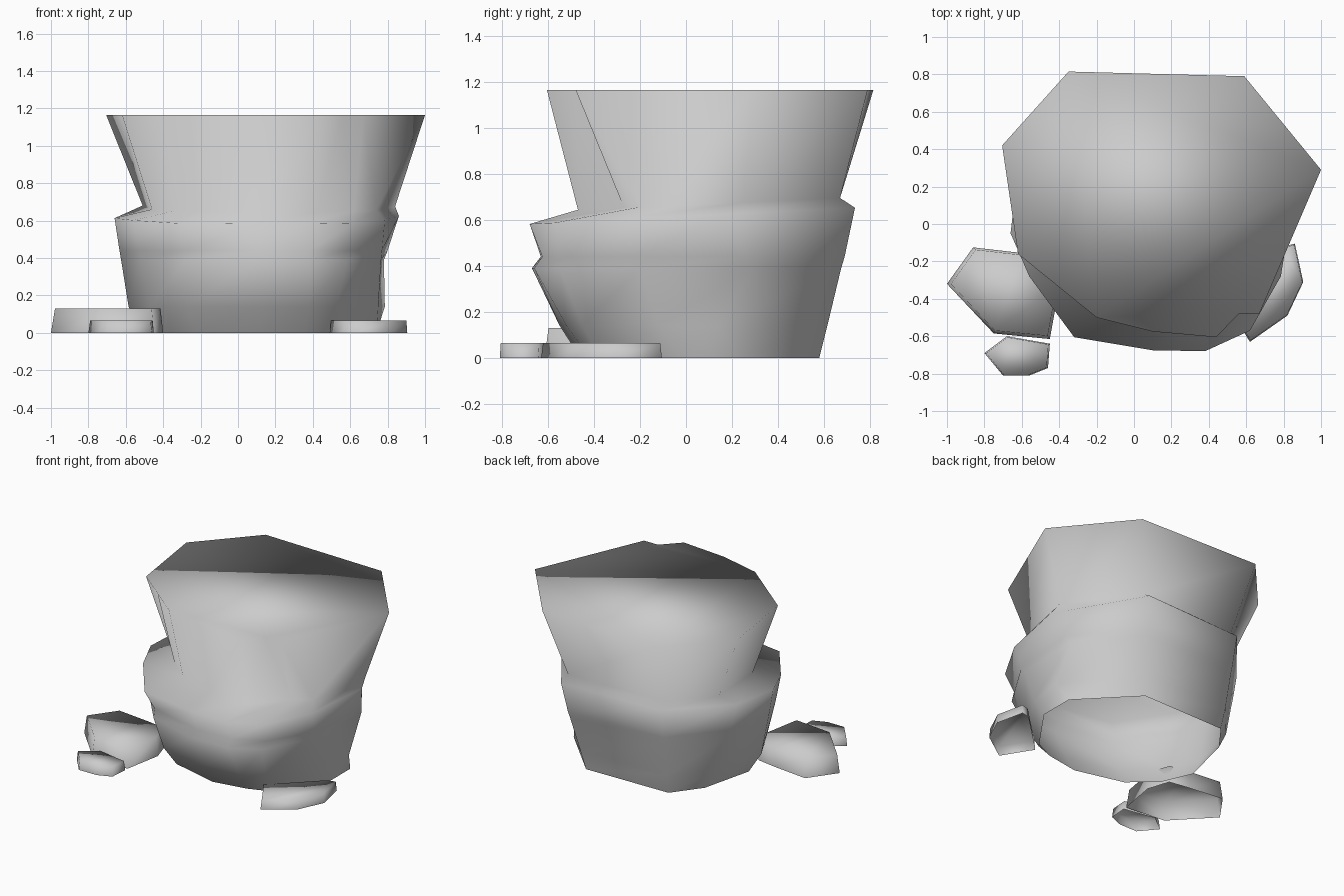
import bpy, bmesh

cube = bpy.data.objects.get("Cube")
if cube:
    bpy.data.objects.remove(cube)

stone = bpy.data.materials.new("stone_grey")
stone.use_nodes = True
GREY = (0.6, 0.6, 0.6, 1)
stone.diffuse_color = GREY
stone.node_tree.nodes["Principled BSDF"].inputs["Base Color"].default_value = GREY


def loft(name, rings):
    """Skin a stack of equal-length rings, cap the top, shade smooth."""
    bm = bmesh.new()
    loops = [[bm.verts.new(p) for p in ring] for ring in rings]
    count = len(loops[0])
    # Outlines run clockwise from above, so this winding faces outward
    for low, high in zip(loops, loops[1:]):
        for i in range(count):
            j = (i + 1) % count
            bm.faces.new((low[j], low[i], high[i], high[j]))
    bm.faces.new(reversed(loops[-1]))
    for face in bm.faces:
        face.smooth = True
    mesh = bpy.data.meshes.new(name)
    bm.to_mesh(mesh)
    bm.free()
    mesh.materials.append(stone)
    obj = bpy.data.objects.new(name, mesh)
    bpy.context.collection.objects.link(obj)


def level(outline, z, tilt=0.0):
    return [(x, y, z + tilt * y) for x, y in outline]


def between(low, high, t, push):
    """Blend two outlines; push moves the front columns along y."""
    ring = []
    for i, (a, b) in enumerate(zip(low, high)):
        dy = push if 4 <= i <= 7 else 0
        ring.append((a[0] + (b[0] - a[0]) * t, a[1] + (b[1] - a[1]) * t + dy))
    return ring


# Outlines of the boulder, clockwise from the back
base = [(-.26, .57), (.39, .58), (.74, .22), (.74, -.03), (.50, -.37),
        (.36, -.42), (.12, -.46), (-.23, -.37), (-.41, -.21), (-.50, 0),
        (-.41, .37)]
belly = [(-.27, .605), (.41, .615), (.785, .14), (.75, -.12), (.53, -.45),
         (.38, -.52), (.12, -.55), (-.27, -.46), (-.47, -.24), (-.585, -.02),
         (-.49, .35)]
lip = [(-.28, .65), (.45, .675), (.78, .29), (.765, -.2), (.58, -.55),
       (.38, -.66), (.11, -.67), (-.28, -.56), (-.52, -.27), (-.625, -.04),
       (-.56, .32)]
shoulder = [(-.29, .70), (.48, .735), (.86, .18), (.785, -.28), (.62, -.57),
            (.38, -.68), (.10, -.675), (-.32, -.605), (-.56, -.28),
            (-.66, -.05), (-.62, .30)]
waist = [(-.28, .65), (.47, .67), (.84, .25), (.74, -.2), (.62, -.27),
         (.42, -.47), (.10, -.46), (-.18, -.37), (-.33, -.25), (-.46, -.10),
         (-.51, .35)]
crown = [(-.35, .815), (.59, .79), (1.0, .29), (.67, -.48), (.56, -.48),
         (.44, -.605), (.10, -.575), (-.2, -.50), (-.41, -.33), (-.62, -.16),
         (-.705, .42)]

# Boulder, hollow below, with an undercut above the shoulder
loft("boulder", [
    level(base, 0),
    level(belly, .14),
    level(lip, .39),
    level(between(lip, shoulder, .25, .04), .44),
    level(shoulder, .616, .05),
    level(waist, .665, .045),
    level(crown, 1.165),
])


def small_stone(name, outline, height, taper):
    cx = sum(p[0] for p in outline) / len(outline)
    cy = sum(p[1] for p in outline) / len(outline)
    top = [(cx + (x - cx) * taper, cy + (y - cy) * taper) for x, y in outline]
    loft(name, [level(outline, 0), level(top, height)])


# Loose stones around the foot
small_stone("large_loose_stone",
            [(-.86, -.125), (-.6, -.155), (-.45, -.18), (-.40, -.34),
             (-.45, -.615), (-.75, -.585), (-1.0, -.32)], .13, .94)
small_stone("small_loose_stone",
            [(-.68, -.60), (-.45, -.64), (-.46, -.77), (-.56, -.81),
             (-.70, -.81), (-.80, -.69)], .065, .95)
small_stone("left_loose_stone",
            [(.80, -.12), (.86, -.105), (.905, -.31), (.82, -.49),
             (.62, -.63), (.49, -.42)], .065, .97)
